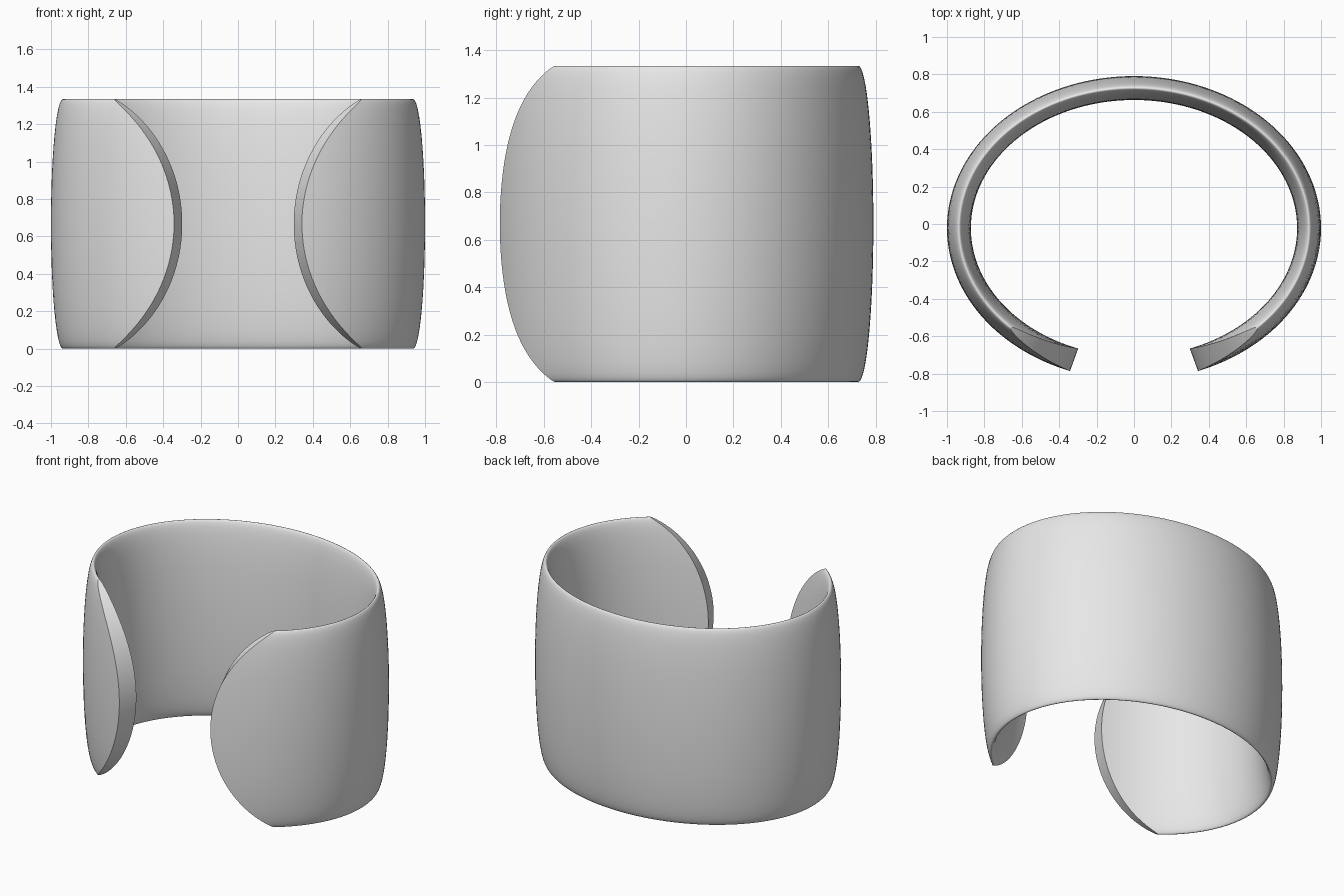
import bpy
import bmesh
from math import sin, cos, pi, asin, sqrt, radians

cube = bpy.data.objects.get("Cube")
if cube:
    bpy.data.objects.remove(cube, do_unlink=True)

HALF_H = 0.667            # half the band's height
HALF_T = 0.064            # half the band's thickness
AX, AY = 0.936, 0.749     # half axes of the oval centre line
CY = -0.022               # the oval sits slightly forward
TIP_X, MID_X = 0.66, 0.32  # opening half width at the rims and at mid height
RING, SECT = 144, 96      # steps around the oval and around the section

# Radius of the arc that rounds each end of the band
sag = TIP_X - MID_X
ARC_R = (HALF_H ** 2 + sag ** 2) / (2 * sag)


def end_angle(dz):
    """Angle from the front at which the band ends, at height dz from the middle."""
    return asin((MID_X + ARC_R - sqrt(ARC_R ** 2 - dz ** 2)) / AX)


def section_point(j):
    a = 2 * pi * j / SECT
    return HALF_T * cos(a), HALF_H * sin(a)


# Sweep a slim elliptical section around the open oval
bm = bmesh.new()
rows = []
for j in range(SECT):
    r, dz = section_point(j)
    start = end_angle(dz)
    row = []
    for i in range(RING + 1):
        t = start + (2 * pi - 2 * start) * i / RING
        row.append(bm.verts.new(((AX + r) * sin(t), CY - (AY + r) * cos(t), HALF_H + dz)))
    rows.append(row)

for j in range(SECT):
    a, b = rows[j], rows[(j + 1) % SECT]
    for i in range(RING):
        bm.faces.new((a[i], a[i + 1], b[i + 1], b[i]))

# Curved end faces: join outer and inner points of equal height
half, quarter = SECT // 2, SECT // 4
for end in (0, RING):
    for j in range(-quarter, quarter):
        ids = [j % SECT, (j + 1) % SECT, (half - j - 1) % SECT, (half - j) % SECT]
        ids = list(dict.fromkeys(ids))
        bm.faces.new([rows[k][end] for k in ids])

bmesh.ops.recalc_face_normals(bm, faces=bm.faces[:])
mesh = bpy.data.meshes.new("cuff_band")
bm.to_mesh(mesh)
bm.free()

cuff = bpy.data.objects.new("cuff_band", mesh)
bpy.context.collection.objects.link(cuff)

# Plain light grey
grey = bpy.data.materials.new("light_grey")
grey.use_nodes = True
colour = (0.8, 0.8, 0.8, 1)
grey.diffuse_color = colour
grey.node_tree.nodes["Principled BSDF"].inputs["Base Color"].default_value = colour
mesh.materials.append(grey)

# Smooth band, crisp end edges
bpy.ops.object.select_all(action="DESELECT")
cuff.select_set(True)
bpy.context.view_layer.objects.active = cuff
bpy.ops.object.shade_smooth_by_angle(angle=radians(50))
